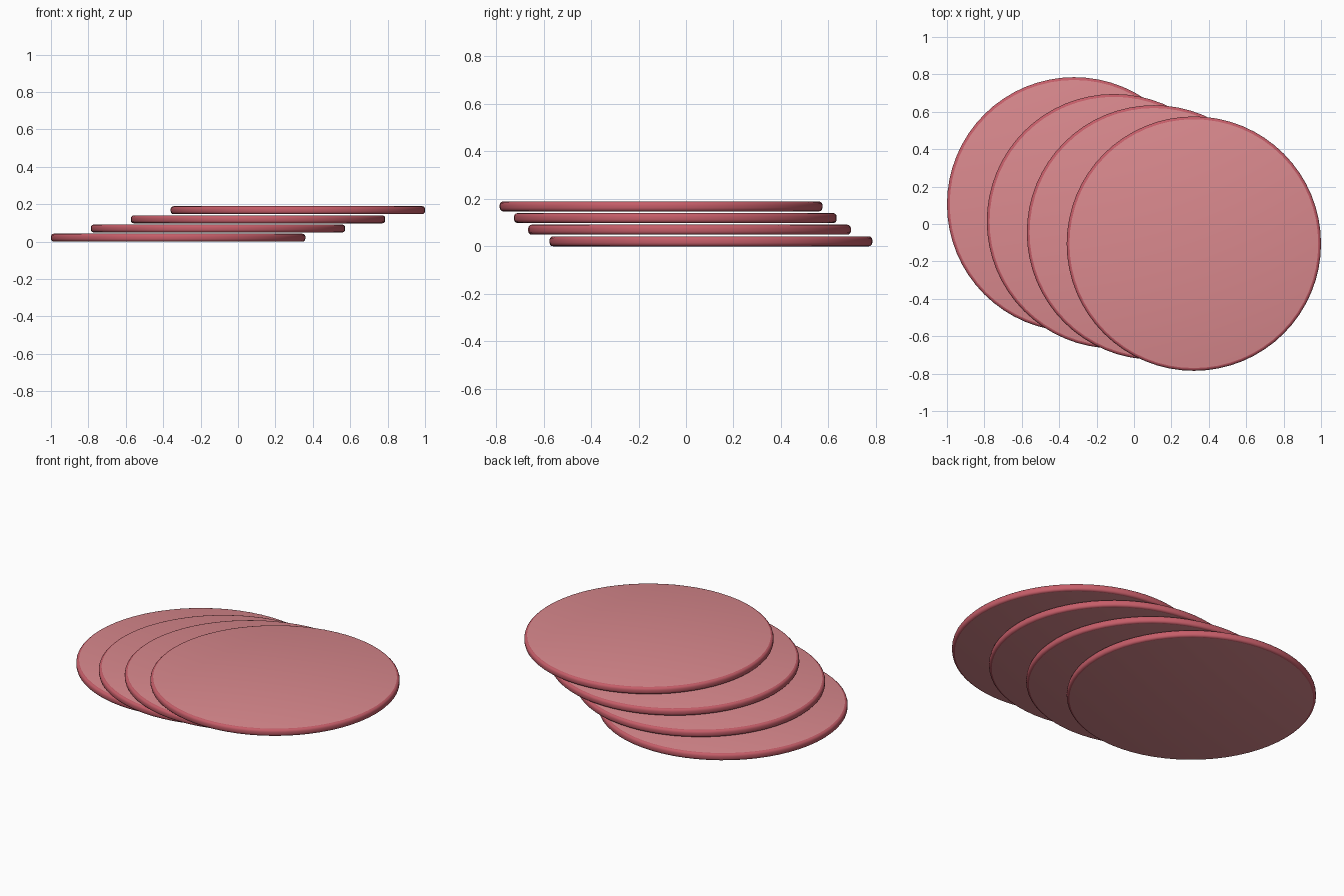
import bpy
import bmesh
from math import pi, sin, cos

if "Cube" in bpy.data.objects:
    bpy.data.objects.remove(bpy.data.objects["Cube"], do_unlink=True)

RADIUS, THICKNESS, CORNER = 0.68, 0.042, 0.015
SIDES, STEPS, PITCH = 64, 3, 0.049


def make_material(name, color):
    mat = bpy.data.materials.new(name)
    mat.use_nodes = True
    mat.diffuse_color = color
    mat.node_tree.nodes["Principled BSDF"].inputs["Base Color"].default_value = color
    return mat


pink = make_material("pink meat", (0.70, 0.25, 0.27, 1))
rind = make_material("red rind", (0.56, 0.11, 0.14, 1))


def rim_profile():
    """Radius and height pairs, from the bottom cap round to the top cap."""
    points = []
    for start, height in ((-pi / 2, CORNER), (0, THICKNESS - CORNER)):
        for i in range(STEPS + 1):
            a = start + i * pi / 2 / STEPS
            points.append((RADIUS - CORNER + CORNER * cos(a), height + CORNER * sin(a)))
    return points


def make_slice(name, x, y, z):
    bm = bmesh.new()
    # Rounded rim made of stacked rings
    rings = [[bm.verts.new((r * cos(2 * pi * i / SIDES), r * sin(2 * pi * i / SIDES), h))
              for i in range(SIDES)] for r, h in rim_profile()]
    for low, high in zip(rings, rings[1:]):
        for i in range(SIDES):
            j = (i + 1) % SIDES
            bm.faces.new((low[i], low[j], high[j], high[i])).material_index = 1
    # Flat caps
    bm.faces.new(rings[0][::-1])
    bm.faces.new(rings[-1])
    for face in bm.faces:
        face.smooth = True
    mesh = bpy.data.meshes.new(name)
    bm.to_mesh(mesh)
    bm.free()
    mesh.materials.append(pink)
    mesh.materials.append(rind)
    obj = bpy.data.objects.new(name, mesh)
    obj.location = (x, y, z)
    bpy.context.collection.objects.link(obj)


# Overlapping slices, bottom to top
centres = [(-0.32, 0.105), (-0.107, 0.015), (0.107, -0.045), (0.32, -0.105)]
for n, (x, y) in enumerate(centres):
    make_slice(f"slice_{n + 1}", x, y, n * PITCH)
